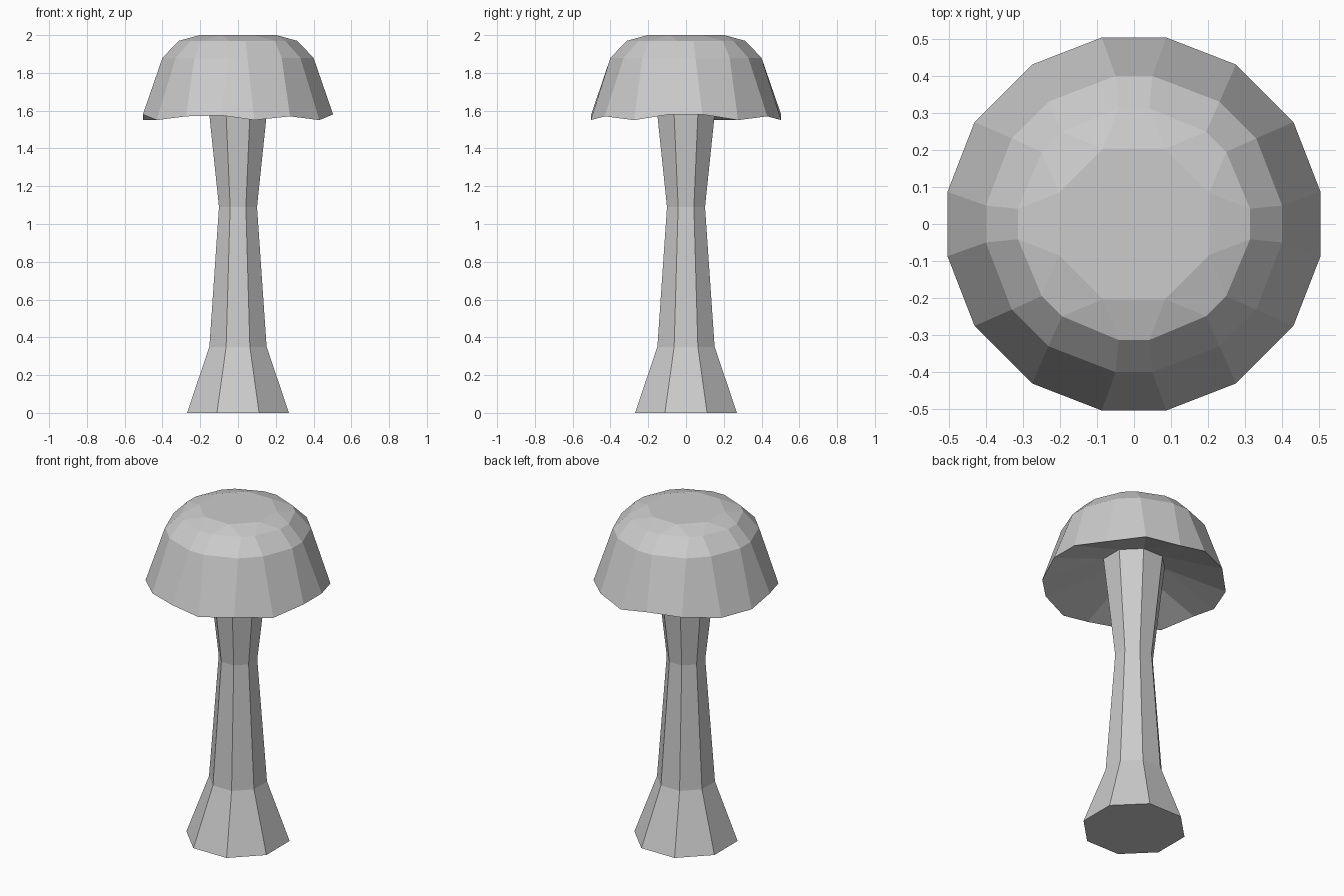
import bpy, bmesh, math

if "Cube" in bpy.data.objects:
    bpy.data.objects.remove(bpy.data.objects["Cube"])

grey = bpy.data.materials.new("soft grey")
grey.diffuse_color = (0.6, 0.6, 0.6, 1)
grey.use_nodes = True
grey.node_tree.nodes["Principled BSDF"].inputs["Base Color"].default_value = grey.diffuse_color


def ring_points(radius, z, a, b):
    """16 points, mirrored within each quarter at angles a and b."""
    pts = []
    for q in range(4):
        for ang in (a, b, 90 - b, 90 - a):
            t = math.radians(q * 90 + ang)
            pts.append([radius * math.cos(t), radius * math.sin(t), z])
    return pts


def loft(name, rings):
    """Join the rings with faces, close both ends, keep flat shading."""
    bm = bmesh.new()
    loops = [[bm.verts.new(p) for p in ring] for ring in rings]
    n = len(loops[0])
    for lo, hi in zip(loops, loops[1:]):
        for i in range(n):
            j = (i + 1) % n
            bm.faces.new((lo[i], lo[j], hi[j], hi[i]))
    bm.faces.new(loops[0][::-1])
    bm.faces.new(loops[-1])
    bmesh.ops.remove_doubles(bm, verts=bm.verts[:], dist=0.001)
    bmesh.ops.recalc_face_normals(bm, faces=bm.faces[:])
    mesh = bpy.data.meshes.new(name)
    bm.to_mesh(mesh)
    bm.free()
    mesh.materials.append(grey)
    obj = bpy.data.objects.new(name, mesh)
    bpy.context.collection.objects.link(obj)
    return obj


# Stem: eight sides, flared foot and narrow waist
profile = [(0.292, 0), (0.164, 0.35), (0.109, 1.09), (0.178, 1.70)]
loft("stem", [ring_points(r, z, 22.5, 22.5) for r, z in profile])

# Cap: sixteen sides, uneven rim, shallow hollow underneath
rim = ring_points(0.511, 1.56, 9.8, 32.6)
rim_heights = [1.58, 1.55, 1.57, 1.55, 1.58, 1.57, 1.55, 1.55,
               1.58, 1.55, 1.57, 1.575, 1.55, 1.57, 1.55, 1.58]
for p, z in zip(rim, rim_heights):
    p[2] = z
loft("cap", [
    ring_points(0.178, 1.69, 22.5, 22.5),
    rim,
    ring_points(0.403, 1.88, 7.1, 35),
    ring_points(0.316, 1.97, 7.5, 38),
    ring_points(0.22, 2.0, 22.5, 22.5),
])
